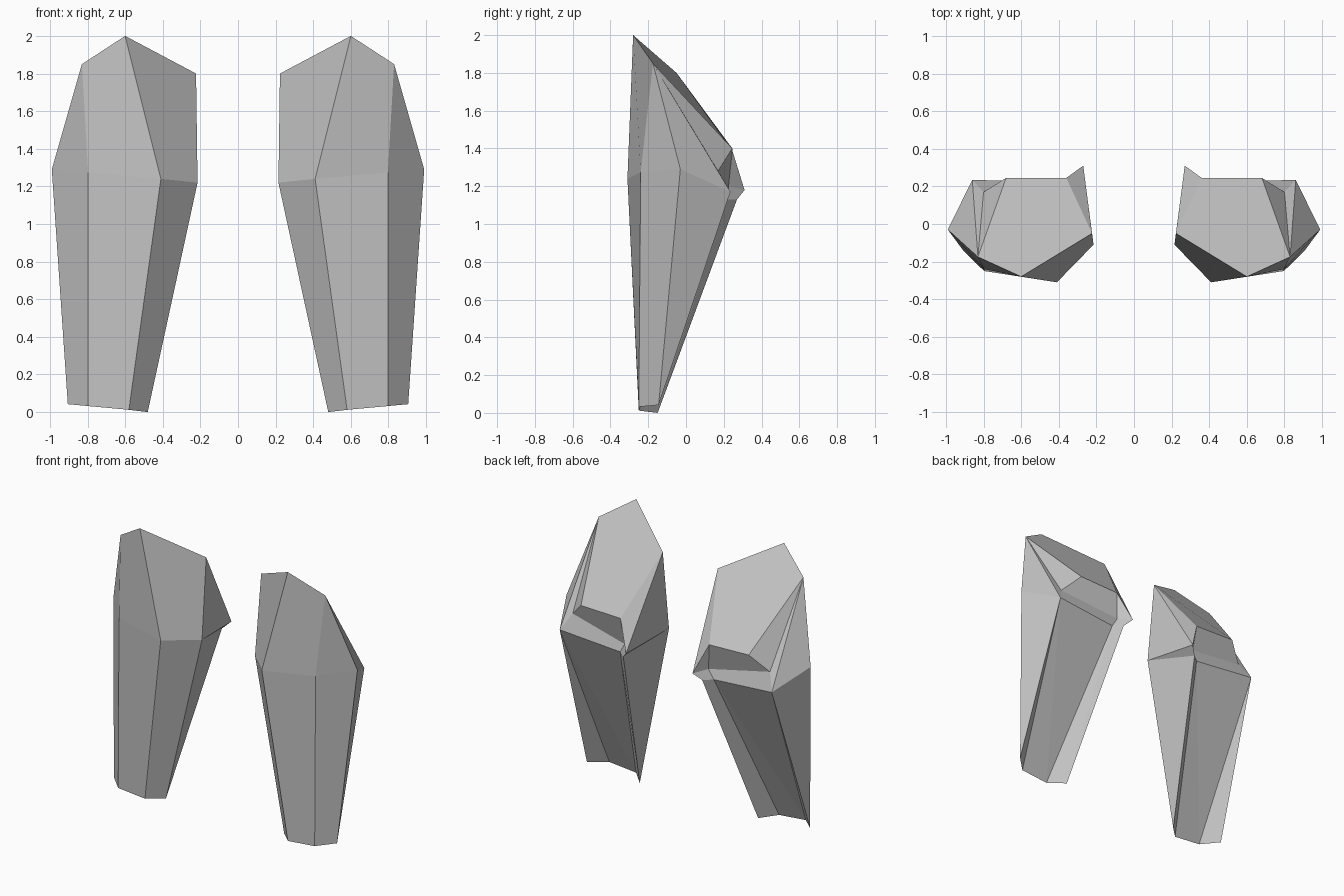
import bpy
import bmesh

cube = bpy.data.objects.get("Cube")
if cube:
    bpy.data.objects.remove(cube, do_unlink=True)

# Single flat grey
grey = bpy.data.materials.new("plain_grey")
grey.use_nodes = True
colour = (0.55, 0.55, 0.55, 1.0)
grey.diffuse_color = colour
grey.node_tree.nodes["Principled BSDF"].inputs["Base Color"].default_value = colour

# Corners of the left plate
corners = {
    # upper rim
    "peak": (0.60, -0.28, 2.00),
    "top_out": (0.83, -0.175, 1.85),
    "top_in": (0.223, -0.05, 1.80),
    # widest ring
    "mid_front_in": (0.41, -0.31, 1.24),
    "mid_front_out": (0.797, -0.24, 1.275),
    "mid_out": (0.99, -0.03, 1.29),
    "mid_in": (0.215, -0.11, 1.22),
    # back ledge
    "lip_in": (0.36, 0.245, 1.39),
    "lip_out": (0.68, 0.245, 1.40),
    "groove_in": (0.34, 0.225, 1.20),
    "groove_out": (0.80, 0.17, 1.28),
    "heel_out": (0.86, 0.235, 1.17),
    "spike": (0.27, 0.31, 1.18),
    "spike_low": (0.32, 0.27, 1.13),
    "heel_in": (0.38, 0.22, 1.13),
    # foot
    "foot_in": (0.48, -0.15, 0.00),
    "foot_front_in": (0.58, -0.25, 0.012),
    "foot_front_out": (0.797, -0.25, 0.032),
    "foot_out": (0.905, -0.145, 0.042),
}

FACES = [
    # front
    "peak top_out mid_front_out mid_front_in",
    "peak mid_front_in mid_in top_in",
    "top_out mid_out mid_front_out",
    "mid_front_in mid_front_out foot_front_out foot_front_in",
    "mid_front_out mid_out foot_out foot_front_out",
    "mid_in mid_front_in foot_front_in foot_in",
    # sloped top and outer side
    "peak top_in lip_in lip_out top_out",
    "top_out lip_out groove_out",
    "top_out groove_out heel_out",
    "top_out heel_out mid_out",
    "mid_out heel_out foot_out",
    # inner side and spike
    "top_in mid_in spike",
    "top_in spike lip_in",
    "lip_in spike groove_in",
    "mid_in spike_low spike",
    "mid_in foot_in spike_low",
    # groove and ledge
    "lip_in groove_in groove_out lip_out",
    "groove_out groove_in heel_in heel_out",
    "groove_in spike spike_low heel_in",
    # lower back
    "heel_in spike_low foot_in",
    "heel_in foot_in foot_front_in",
    "heel_out foot_front_out foot_out",
]
# The hollow of the lower back folds differently on each plate
FOLD = {
    1: ["heel_out heel_in foot_front_in", "heel_out foot_front_in foot_front_out"],
    -1: ["heel_in foot_front_in foot_front_out", "heel_in foot_front_out heel_out"],
}


def plate(name, side):
    bm = bmesh.new()
    v = {k: bm.verts.new((side * x, y, z)) for k, (x, y, z) in corners.items()}
    for face in FACES + FOLD[side]:
        bm.faces.new([v[k] for k in face.split()])
    bmesh.ops.recalc_face_normals(bm, faces=bm.faces[:])
    mesh = bpy.data.meshes.new(name)
    bm.to_mesh(mesh)
    bm.free()
    mesh.materials.append(grey)
    obj = bpy.data.objects.new(name, mesh)
    bpy.context.collection.objects.link(obj)


plate("left_plate", 1)
plate("right_plate", -1)
